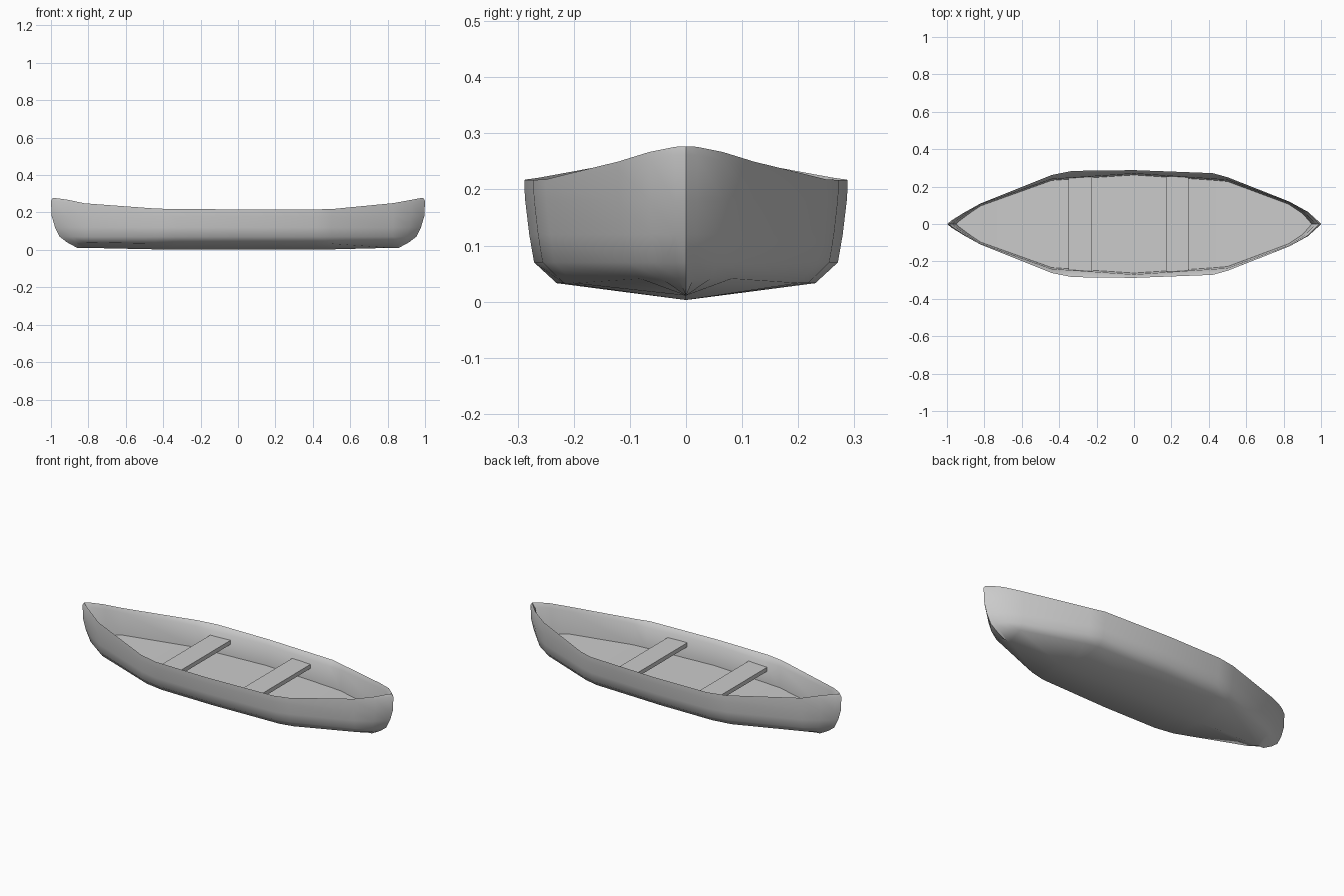
import bpy, bmesh, math

if "Cube" in bpy.data.objects:
    bpy.data.objects.remove(bpy.data.objects["Cube"])

# Hull stations: x, half beam, rim height
STATIONS = [(-1.0, 0, .277), (-.975, .02, .276), (-.91, .06, .267), (-.82, .11, .249),
            (-.44, .262, .221), (-.33, .284, .218), (0, .288, .217), (.42, .272, .217),
            (.5, .25, .218), (.83, .12, .25), (.93, .065, .267), (.98, .02, .276), (1.0, 0, .277)]
# Section levels: height (None = rim), share of half beam amidships and at the ends, stem x
LEVELS = [(.003, 0, 0, .86), (.033, .8, .68, .915), (.07, .94, .88, .953),
          (.12, .97, .95, .978), (.18, .995, 1.0, .996), (.24, 1.0, 1.0, 1.0), (None, 1.0, 1.0, .99),
          (.19, .95, .95, .97), (.076, .91, .88, .95)]
KNEE = .82


def point(station, index):
    x, beam, rim = station
    z, mid, end, stem = LEVELS[index]
    taper = max(0, min(1, (abs(x) - .5) / .32))
    past = max(0, (abs(x) - KNEE) / (1 - KNEE))
    px = x if past == 0 else math.copysign(KNEE + past * (stem - KNEE), x)
    y = beam * (mid + (end - mid) * taper)
    if z is None:
        z = rim
    elif index == 5:
        z = rim - .015          # just below the rim, outside
    elif index == 7:
        z = rim - .025          # inner edge of the gunwale
    elif index == 8:
        z += .022 * taper       # the floor rises a little to the ends
    elif z < .05:
        z += .008 * taper
    if index > 6:               # the lining runs straighter than the outside
        y = min(y, .27 - .068 * abs(x) - (.007 if index == 8 else 0))
    return px, y, z


def make_hull():
    bm = bmesh.new()
    rows = []
    for st in STATIONS:
        half = [point(st, i) for i in range(len(LEVELS))]
        # Ring: left inside, around the keel, up to the right inside
        ring = [(x, -y, z) for x, y, z in reversed(half[1:])] + half
        rows.append([bm.verts.new(p) for p in ring])
    n = len(rows[0])
    for a, b in zip(rows, rows[1:]):
        for i in range(n):
            j = (i + 1) % n  # the wrap-around strip is the floor
            bm.faces.new((a[i], b[i], b[j], a[j]))
    bmesh.ops.remove_doubles(bm, verts=bm.verts, dist=.0005)
    bmesh.ops.recalc_face_normals(bm, faces=bm.faces)
    mesh = bpy.data.meshes.new("hull")
    bm.to_mesh(mesh)
    bm.free()
    ob = bpy.data.objects.new("hull", mesh)
    bpy.context.collection.objects.link(ob)
    bpy.context.view_layer.objects.active = ob
    ob.select_set(True)
    bpy.ops.object.shade_smooth_by_angle(angle=math.radians(48))
    ob.select_set(False)


def make_seat(name, x0, x1, half):
    bpy.ops.mesh.primitive_cube_add(size=1, location=((x0 + x1) / 2, 0, .154))
    ob = bpy.context.object
    ob.name = name
    ob.scale = (x1 - x0, half * 2, .024)
    ob.select_set(False)


make_hull()
# Two plank seats across the boat
make_seat("rear_seat", -.35, -.225, .254)
make_seat("front_seat", .17, .292, .254)
